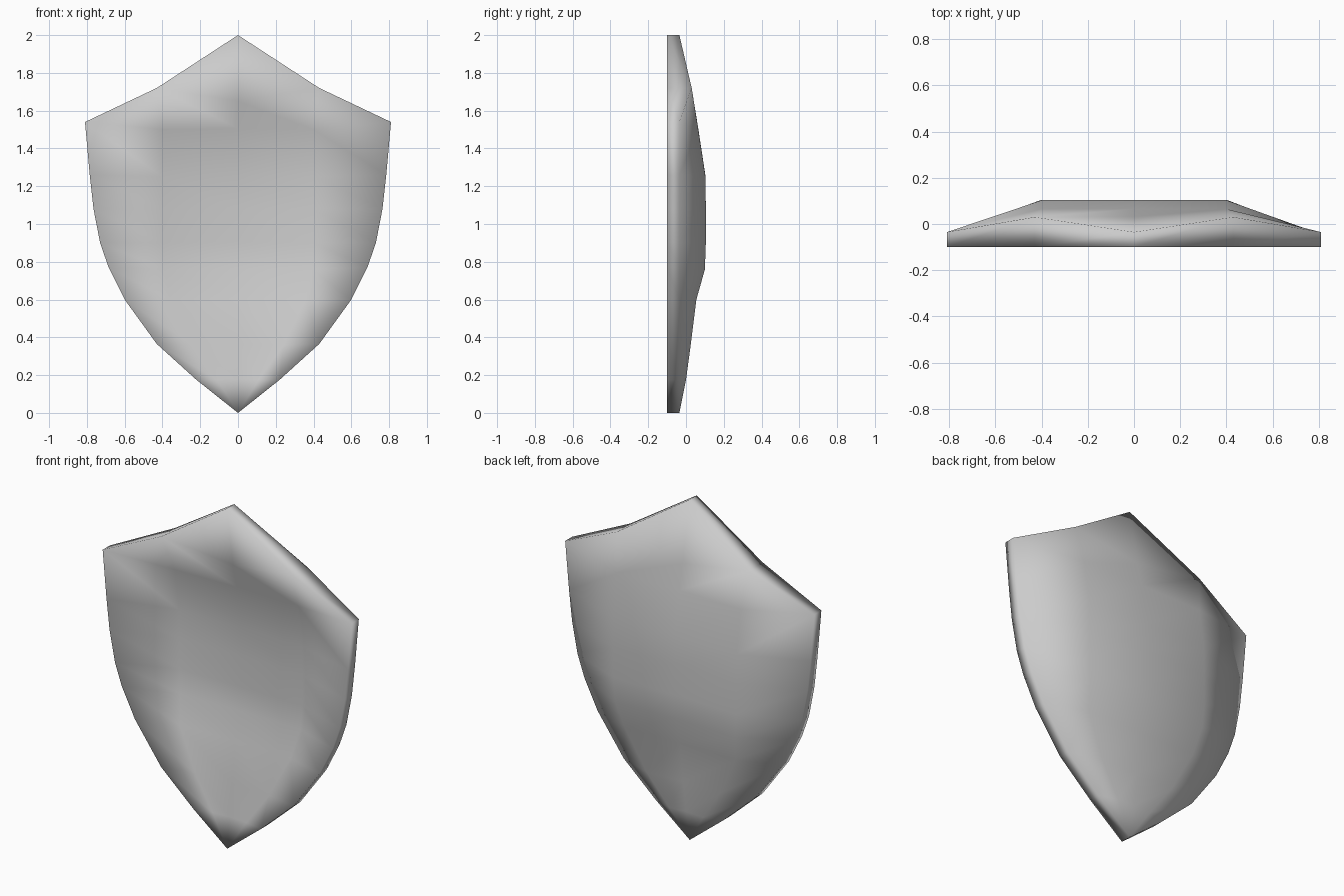
import bpy
import bmesh

cube = bpy.data.objects.get("Cube")
if cube:
    bpy.data.objects.remove(cube, do_unlink=True)

# Shield plan
FRONT = -0.10      # plane of the front rim
RIM = -0.035       # back of the rim
WALL = 0.08        # shell thickness
# each row: edge x, edge z, inner x, inner z, inner depth
ROWS = [
    (0.81, 1.54, 0.40, 1.50, 0.065),
    (0.785, 1.26, 0.40, 1.25, 0.103),
    (0.765, 1.08, 0.40, 1.08, 0.105),
    (0.73, 0.90, 0.40, 0.90, 0.105),
    (0.685, 0.77, 0.39, 0.76, 0.100),
    (0.60, 0.60, 0.36, 0.60, 0.055),
    (0.43, 0.365, 0.24, 0.36, 0.025),
    (0.22, 0.175, 0.11, 0.175, 0.0),
]

bm = bmesh.new()


def build_skin(front):
    """Make one skin of the shell and return its rim vertices in order."""
    def edge(x, z, y=RIM):
        return bm.verts.new((x, FRONT if front else y, z))

    def inner(x, z, y):
        return bm.verts.new((x, max(y - WALL, FRONT) if front else y, z))

    def face(*verts):
        bm.faces.new(verts)

    # peak and brow
    peak, tip = edge(0, 2), edge(0, 0)
    brow = [edge(-0.43, 1.72, 0.03), inner(0, 1.65, 0.032), edge(0.43, 1.72, 0.03)]
    rows = []
    for ex, ez, ix, iz, d in ROWS:
        rows.append([edge(-ex, ez), inner(-ix, iz, d), inner(0, iz + 0.005, d),
                     inner(ix, iz, d), edge(ex, ez)])
    face(peak, brow[0], brow[1])
    face(peak, brow[1], brow[2])
    top = rows[0]
    face(brow[0], top[0], top[1])
    face(brow[0], top[1], top[2], brow[1])
    face(brow[1], top[2], top[3], brow[2])
    face(brow[2], top[3], top[4])
    # body and point
    for a, b in zip(rows, rows[1:]):
        for i in range(4):
            face(a[i], b[i], b[i + 1], a[i + 1])
    for i in range(4):
        face(rows[-1][i], tip, rows[-1][i + 1])
    return ([peak, brow[0]] + [r[0] for r in rows] + [tip]
            + [r[4] for r in reversed(rows)] + [brow[2]])


# Back and front skins joined by the rim wall
back_rim = build_skin(False)
front_rim = build_skin(True)
count = len(back_rim)
for i in range(count):
    j = (i + 1) % count
    bm.faces.new((back_rim[i], back_rim[j], front_rim[j], front_rim[i]))
bmesh.ops.recalc_face_normals(bm, faces=bm.faces)
for f in bm.faces:
    f.smooth = True

mesh = bpy.data.meshes.new("shield")
bm.to_mesh(mesh)
bm.free()
shield = bpy.data.objects.new("shield", mesh)
bpy.context.collection.objects.link(shield)

# Plain grey metal
COLOR = (0.6, 0.6, 0.6, 1)
mat = bpy.data.materials.new("plain grey")
mat.use_nodes = True
mat.diffuse_color = COLOR
for node in mat.node_tree.nodes:
    if node.type == "BSDF_PRINCIPLED":
        node.inputs["Base Color"].default_value = COLOR
mesh.materials.append(mat)
